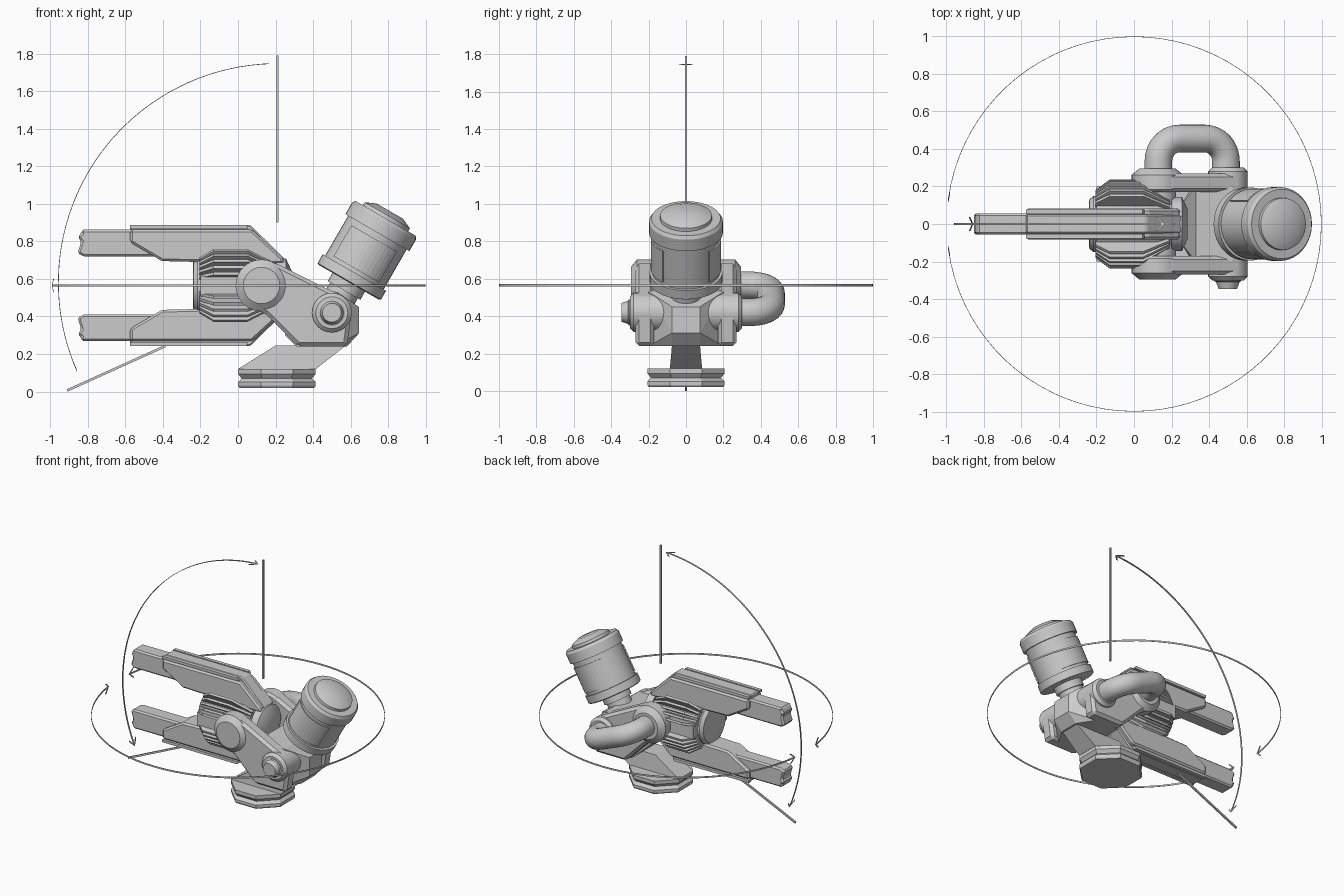
import bpy, bmesh
from math import cos, sin, pi, radians
from mathutils import Vector as V

if "Cube" in bpy.data.objects:
    bpy.data.objects.remove(bpy.data.objects["Cube"])

grey = bpy.data.materials.new("plain_grey")
grey.diffuse_color = (0.6, 0.6, 0.6, 1)
grey.use_nodes = True
grey.node_tree.nodes["Principled BSDF"].inputs["Base Color"].default_value = grey.diffuse_color


def finish(name, bm, smooth=False, bevel=0):
    bmesh.ops.recalc_face_normals(bm, faces=bm.faces[:])
    me = bpy.data.meshes.new(name)
    bm.to_mesh(me)
    bm.free()
    me.materials.append(grey)
    ob = bpy.data.objects.new(name, me)
    bpy.context.collection.objects.link(ob)
    if bevel:
        m = ob.modifiers.new("bevel", 'BEVEL')
        m.width, m.segments, m.limit_method = bevel, 1, 'ANGLE'
    if smooth:
        bpy.ops.object.select_all(action='DESELECT')
        ob.select_set(True)
        bpy.context.view_layer.objects.active = ob
        bpy.ops.object.shade_smooth_by_angle(angle=radians(32))
    return ob


def sweep(name, rings, smooth=False):
    """Skin a list of vertex rings and cap both ends."""
    bm = bmesh.new()
    R = [[bm.verts.new(p) for p in ring] for ring in rings]
    n = len(R[0])
    for a, b in zip(R, R[1:]):
        for i in range(n):
            j = (i + 1) % n
            bm.faces.new((a[i], a[j], b[j], b[i]))
    bm.faces.new(R[0])
    bm.faces.new(R[-1])
    return finish(name, bm, smooth)


def revolve(name, prof, origin, axis, n=32, turn=0.0, smooth=True):
    """prof is a list of (distance along axis, radius)."""
    A = V(axis).normalized()
    U = A.orthogonal().normalized() if abs(A.y) > .9 else V((0, 1, 0))
    W = A.cross(U)
    an = [2 * pi * (i + turn) / n for i in range(n)]
    return sweep(name, [[V(origin) + A * t + (U * cos(a) + W * sin(a)) * r for a in an]
                        for t, r in prof], smooth)


def ribbon(name, pts, a, b):
    """Rectangular bar along pts; a and b give the half widths at each point."""
    return sweep(name, [[p + a(p) + b(p), p + a(p) - b(p), p - a(p) - b(p), p - a(p) + b(p)]
                        for p in pts])


def prism(name, poly, y0, y1, bevel=0):
    bm = bmesh.new()
    R = [[bm.verts.new((x, y, z)) for x, z in poly] for y in (y0, y1)]
    for i in range(len(poly)):
        j = (i + 1) % len(poly)
        bm.faces.new((R[0][i], R[0][j], R[1][j], R[1][i]))
    bm.faces.new(R[0])
    bm.faces.new(R[1])
    return finish(name, bm, bevel=bevel)


def hull(name, pts):
    """Convex block symmetric in y from (x, half width, z) corners."""
    bm = bmesh.new()
    for x, y, z in pts:
        bm.verts.new((x, y, z))
        bm.verts.new((x, -y, z))
    bmesh.ops.convex_hull(bm, input=bm.verts[:])
    bmesh.ops.dissolve_limit(bm, angle_limit=.01, verts=bm.verts[:], edges=bm.edges[:])
    return finish(name, bm)


MID = .565          # height of the head axis
k = 1 / cos(pi / 8)

# octagonal base and leaning pedestal
revolve("base", [(0, .2 * k), (.012, .207 * k), (.03, .207 * k), (.05, .188 * k), (.074, .207 * k),
                 (.1, .207 * k)], (.207, 0, .02), (0, 0, 1), 8, .5, False)
hull("pedestal", [(0, .086, .12), (.415, .086, .12), (.2, .075, .245), (.575, .075, .245)])

# faceted centre body
hull("body", [(.31, .2, .24), (.5, .2, .24), (.58, .075, .24), (.645, .075, .31), (.645, .075, .45),
              (.53, .2, .53), (.33, .2, .56), (.25, .1, .3)])

# yoke arms and pivots on both sides
for s, side in ((-1, "front"), (1, "back")):
    prism("yoke_arm_" + side, [(.19, .69), (.47, .55), (.575, .5), (.605, .42), (.58, .24),
                               (.32, .24), (.15, .41), (.02, .475), (.06, .62)],
          s * .17, s * .27, .02)
    revolve("head_pivot_" + side, [(.17, .12), (.185, .138), (.262, .138), (.295, .097)],
            (.125, 0, MID), (0, s, 0))
    revolve("lower_pivot_" + side, [(.1, .105), (.28, .105), (.3, .085)], (.5, 0, .42), (0, s, 0))
revolve("head_axle", [(-.2, .1), (.2, .1)], (.125, 0, MID), (0, 1, 0))
revolve("knob", [(.28, .07), (.305, .07), (.31, .062), (.345, .05)], (.5, 0, .42), (0, -1, 0))

# U-shaped pipe on the back
P, Q = V((.13, .27, MID)), V((.49, .27, .42))
E = (Q - P).normalized()
Y = V((0, 1, 0))
B = E.cross(Y)
L, rc, top = (Q - P).length, .12, .185
path = [(P, Y)]
for i in range(9):
    a = i * pi / 16
    path.append((P + E * (rc - rc * cos(a)) + Y * (top - rc + rc * sin(a)), Y * cos(a) + E * sin(a)))
for i in range(9):
    a = i * pi / 16
    path.append((P + E * (L - rc + rc * sin(a)) + Y * (top - rc + rc * cos(a)), E * cos(a) - Y * sin(a)))
path.append((Q, -Y))
sweep("pipe", [[c + (t.cross(B) * cos(2 * pi * j / 24) + B * sin(2 * pi * j / 24)) * .074
                for j in range(24)] for c, t in path], True)

# head core with front and rear caps
revolve("head_core", [(-.24, .115), (-.237, .132), (-.215, .15), (-.2, .15), (-.2, .165), (.12, .165),
                      (.2, .125), (.2, .145), (.255, .145), (.285, .08)], (0, 0, MID), (1, 0, 0))

# cooling fins in four groups around the head
fin = [(-.205, .12), (-.205, .185), (-.13, .243), (.05, .243), (.19, .15), (.19, .12)]
count = 0
for s in (-1, 1):
    for q in (-1, 1):
        for deg in (15, 24, 33, 42, 51):
            a = radians(deg) * q
            d = V((0, s * cos(a), sin(a)))
            w = V((0, -s * sin(a), cos(a))) * .008
            count += 1
            sweep("fin_%d" % count, [[V((x, 0, MID)) + d * r + w * e for x, r in fin] for e in (-1, 1)])
    prism("head_side_plate_%s" % ("back" if s > 0 else "front"),
          [(-.2, MID - .05), (.1, MID - .05), (.1, MID + .05), (-.2, MID + .05)], s * .1, s * .2)

# twin barrel rails, mirrored about the head axis
for s, nm in ((1, "upper"), (-1, "lower")):
    def flip(poly):
        return [(x, MID + s * (z - MID)) for x, z in poly]
    prism("rail_" + nm, flip([(-.575, .862), (-.575, .795), (-.405, .695), (.2, .68), (.25, .68),
                              (.235, .715), (.075, .862)]), -.082, .082, .012)
    prism("rail_rib_" + nm, flip([(-.575, .888), (-.575, .84), (.2, .7), (.255, .7), (.065, .888)]),
          -.05, .05, .008)
    for e in (-1, 1):
        prism("rail_edge_%s_%d" % (nm, e > 0), flip([(-.575, .888), (-.575, .868), (.055, .868), (.045, .888)]),
              e * .052, e * .078)
    prism("rail_tip_" + nm, flip([(-.835, .862), (-.835, .84), (-.855, .825), (-.835, .8), (-.855, .735),
                                  (-.82, .72), (-.4, .72), (-.4, .862)]), -.057, .057, .014)

# tilted canister with neck, bands, domed lid and side panels
A = V((.5, 0, .866))
O = V((.59, 0, .582))
revolve("canister_neck", [(-.2, .085), (-.05, .085), (-.05, .1), (.01, .1)], O, A)
revolve("canister", [(0, .185), (.006, .195), (.06, .195), (.06, .18), (.305, .18), (.305, .197),
                     (.375, .197), (.393, .185), (.393, .14), (.412, .138), (.438, .08)], O, A, 40)
W = A.cross(Y)
for s in (-1, 1):
    C = O + A * .175
    arc = [C + (Y * s * cos(a) + W * sin(a)) * .182
           for a in [radians(-48 + 8 * i) for i in range(13)]]
    ribbon("canister_panel_%s" % ("back" if s > 0 else "front"), arc,
           lambda p: (p - C).normalized() * .006, lambda p: A * .095)

# swing range: flat ring with a gap at the left, and its arrowheads
Z = V((0, 0, 1))
ring = [V((.998 * cos(a), .998 * sin(a), MID)) for a in [radians(-172 + 344 * i / 80) for i in range(81)]]
ribbon("swing_ring", ring, lambda p: V((p.x, p.y, 0)) * .0015, lambda p: Z * .006)
for s in (-1, 1):
    tip = V((-.99, s * .125, MID))
    wings = [tip + V((.008, s * .04, .038)), tip, tip + V((.008, s * .04, -.038))]
    ribbon("swing_arrow_%d" % (s > 0), wings, lambda p: V((.0015, 0, 0)), lambda p: V((0, .007, 0)))

# lift range: upright arc with arrowheads and two limit lines
K = V((.21, 0, .58))
arc = [K + V((cos(a), 0, sin(a))) * 1.167 for a in [radians(93 + 110 * i / 48) for i in range(49)]]
ribbon("lift_arc", arc, lambda p: (p - K).normalized() * .0018, lambda p: Y * .006)
for i, sgn in ((0, -1), (-1, 1)):
    r = (arc[i] - K).normalized()
    t = V((-r.z, 0, r.x)) * sgn
    tip = arc[i] + t * .01
    ribbon("lift_arrow_%d" % (i == 0), [tip - t * .04 + Y * .038, tip, tip - t * .04 - Y * .038],
           lambda p: r * .0018, lambda p: t * .007)
prism("top_limit_line", [(.205, .9), (.215, .9), (.215, 1.79), (.205, 1.79)], -.006, .006)
prism("bottom_limit_line", [(-.912, .012), (-.907, 0), (-.385, .236), (-.39, .248)], -.006, .006)
